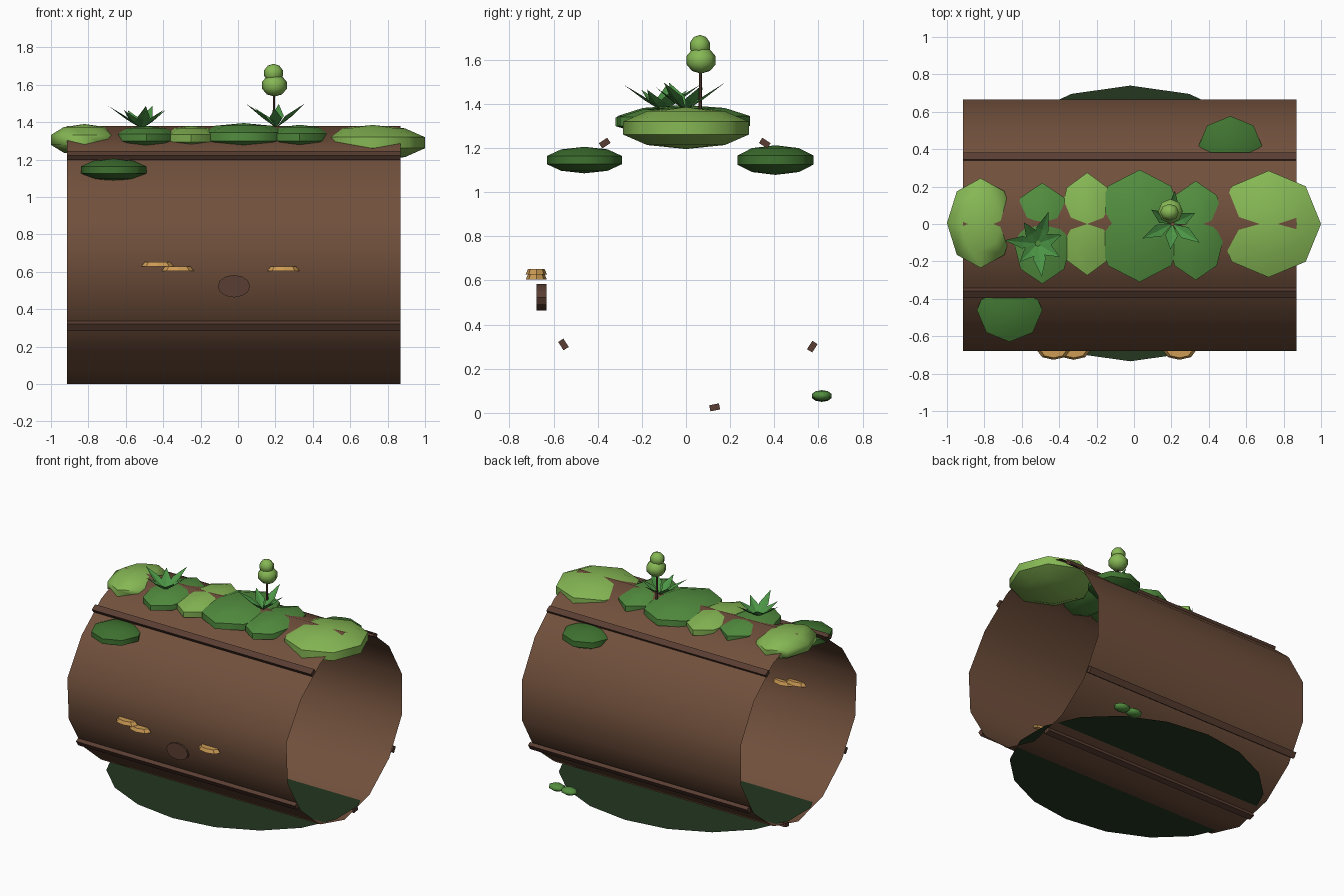
import bpy, bmesh, math
from mathutils import Matrix, Vector

if "Cube" in bpy.data.objects:
    bpy.data.objects.remove(bpy.data.objects["Cube"])


def material(name, r, g, b):
    m = bpy.data.materials.new(name)
    m.diffuse_color = (r, g, b, 1)
    m.use_nodes = True
    m.node_tree.nodes["Principled BSDF"].inputs["Base Color"].default_value = m.diffuse_color
    return m


BARK = material("bark", .165, .08, .045)
DARK_BARK = material("dark_bark", .10, .048, .032)
LIGHT = material("light_moss", .24, .48, .09)
DARK = material("dark_moss", .085, .27, .05)
DEEP = material("deep_moss", .05, .17, .03)
LEAF = material("leaf", .07, .30, .06)
GROUND = material("ground_moss", .017, .038, .014)
FUNGUS = material("fungus", .61, .33, .09)


def finish(name, bm, mat, smooth=None):
    me = bpy.data.meshes.new(name)
    bm.to_mesh(me)
    bm.free()
    me.materials.append(mat)
    ob = bpy.data.objects.new(name, me)
    bpy.context.collection.objects.link(ob)
    if smooth:
        bpy.ops.object.select_all(action='DESELECT')
        ob.select_set(True)
        bpy.context.view_layer.objects.active = ob
        bpy.ops.object.shade_smooth_by_angle(angle=math.radians(smooth))
    return ob


def blob(name, c, r, mat, seg=8):
    bm = bmesh.new()
    bmesh.ops.create_uvsphere(bm, u_segments=seg, v_segments=5, radius=1)
    k = math.cos(math.radians(18))
    for v in bm.verts:
        v.co = Vector((v.co.x / k * r[0], v.co.y / k * r[1], v.co.z * r[2])) + Vector(c)
    return finish(name, bm, mat, 60)


def cone(name, c, r, depth, taper, sides, mat, rot=None, smooth=30):
    bm = bmesh.new()
    bmesh.ops.create_cone(bm, cap_ends=True, segments=sides, radius1=1, radius2=taper, depth=depth)
    bm.transform(Matrix.Translation(c) @ (rot or Matrix()) @ Matrix.Diagonal((r[0], r[1], 1, 1)))
    return finish(name, bm, mat, smooth)


# Hollow log: open, slightly uneven 14-sided tube along x (radii from the top, going to the back)
X0, X1, CZ = -.915, .87, .67
RADII = [.71, .672, .66, .682, .682, .662, .662, .67, .66, .652, .68, .697, .655, .655]
bm = bmesh.new()
rings = [[bm.verts.new((x, r * math.sin(i * math.tau / 14), CZ + r * math.cos(i * math.tau / 14)))
          for i, r in enumerate(RADII)] for x in (X0, X1)]
for i in range(14):
    j = (i + 1) % 14
    bm.faces.new((rings[0][i], rings[0][j], rings[1][j], rings[1][i]))
bmesh.ops.recalc_face_normals(bm, faces=bm.faces)
finish("hollow_log", bm, BARK, 50)

# Bark ridges running along the log
for n, (y, z) in enumerate([(-.368, 1.222), (.357, 1.222), (-.555, .31), (.572, .3), (.13, .025)]):
    bm = bmesh.new()
    bmesh.ops.create_cube(bm, size=1)
    a = math.atan2(z - CZ, y) - math.pi / 2
    bm.transform(Matrix.Translation(((X0 + X1) / 2, y, z)) @ Matrix.Rotation(a, 4, 'X')
                 @ Matrix.Diagonal((X1 - X0, .045, .028, 1)))
    finish(f"bark_ridge_{n}", bm, DARK_BARK)

# Knot on the front
cone("knot", (-.022, -.655, .523), (.087, .06), .045, 1, 12, DARK_BARK, Matrix.Rotation(math.pi / 2, 4, 'X'))

# Shelf fungi
for n, (x, z) in enumerate([(-.43, .64), (-.322, .616), (.243, .616)]):
    cone(f"shelf_fungus_{n}", (x, -.678, z), (.087, .048), .025, .78, 8, FUNGUS, smooth=20)

# Ground moss disc: flat 18-sided ellipse
bm = bmesh.new()
bmesh.ops.create_circle(bm, cap_ends=True, segments=18, radius=1)
bm.transform(Matrix.Translation((-.02, .003, .055)) @ Matrix.Diagonal((.92, .737, 1, 1)))
finish("ground_moss", bm, GROUND)

# Moss cushions along the top, on the sides and at the foot
moss = [(-.82, .005, 1.305, .18, .24, .085, LIGHT), (-.49, -.05, 1.318, .165, .27, .062, DARK),
        (-.25, 0, 1.315, .155, .275, .065, LIGHT), (.03, -.01, 1.322, .24, .30, .073, DARK),
        (.33, -.035, 1.32, .16, .265, .066, DARK), (.72, 0, 1.29, .28, .285, .095, LIGHT),
        (-.665, -.46, 1.145, .175, .17, .06, DEEP), (.515, .405, 1.145, .175, .172, .067, DEEP),
        (.62, .615, .078, .06, .045, .025, DARK), (.52, .615, .075, .06, .045, .025, DARK)]
for n, (x, y, z, a, b, c, m) in enumerate(moss):
    blob(f"moss_{n}", (x, y, z), (a, b, c), m)


# Leaf tufts: folded pointed blades in a rosette
def tuft(name, c, count, reach, rise, turn):
    bm = bmesh.new()
    for i in range(count):
        a = turn + i * math.tau / count
        k = 1.15 if i % 2 else .88
        out = Vector((math.cos(a), math.sin(a), 0)) * reach * k
        side = Vector((-math.sin(a), math.cos(a), 0)) * .034
        up = Vector((0, 0, rise * (1.1 if i % 2 else .9)))
        base = Vector(c)
        mid = base + out * .45 + up * .5
        p = [bm.verts.new(v) for v in (base, mid + side, base + out + up, mid - side,
                                       mid - Vector((0, 0, .012)))]
        for q in ((0, 4, 1), (4, 2, 1), (0, 3, 4), (4, 3, 2)):
            bm.faces.new([p[k] for k in q])
    finish(name, bm, LEAF)


tuft("leaf_tuft_left", (-.515, -.105, 1.365), 7, .155, .11, .35)
tuft("leaf_tuft_right", (.205, .0, 1.37), 6, .155, .115, .45)

# Bud on a stem
cone("stem", (.192, .065, 1.46), (.008, .008), .2, .8, 6, DARK_BARK)
blob("bud_lower", (.195, .068, 1.597), (.066, .066, .06), LIGHT)
blob("bud_upper", (.19, .063, 1.662), (.05, .045, .05), LIGHT)
